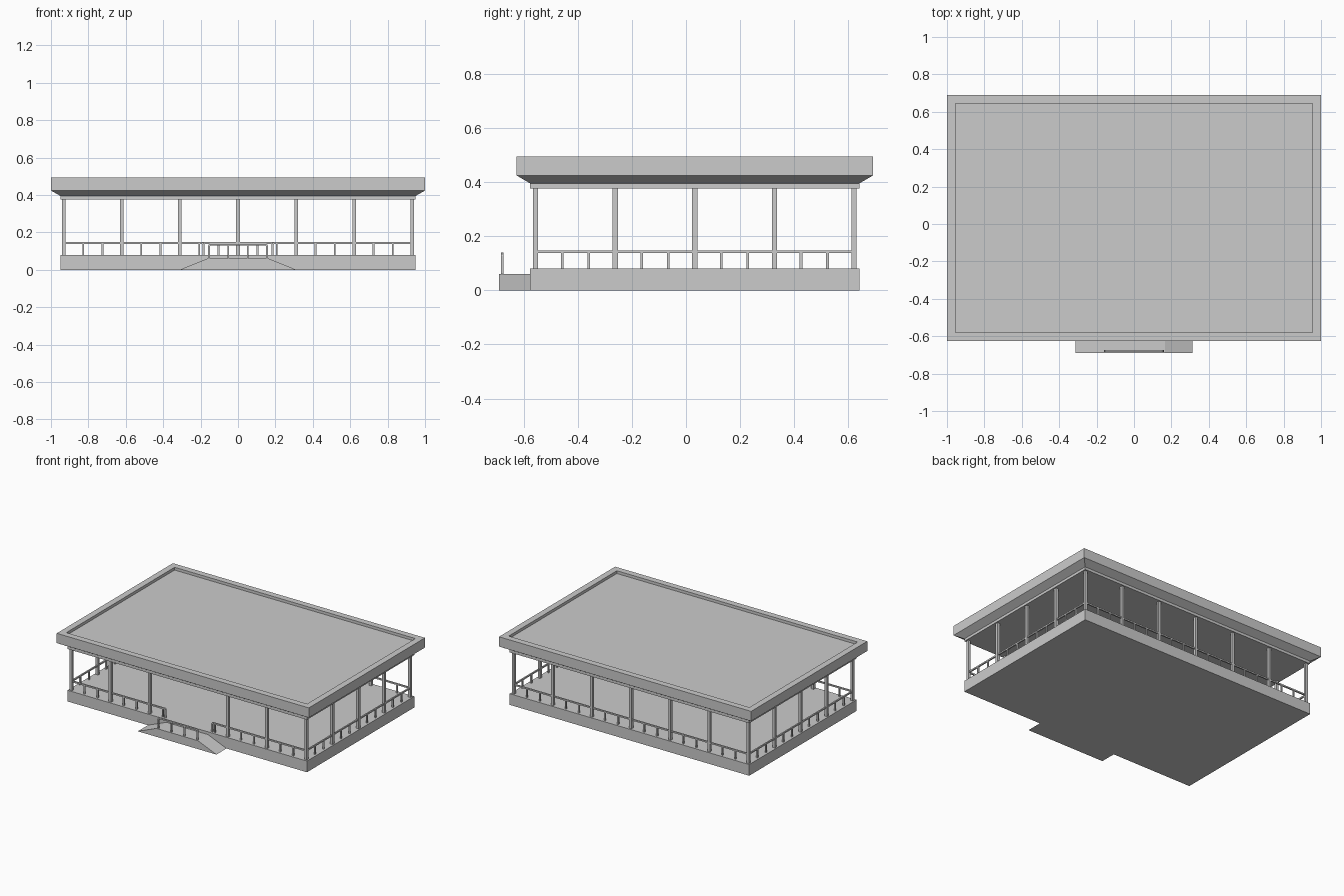
import bpy, bmesh

if "Cube" in bpy.data.objects:
    bpy.data.objects.remove(bpy.data.objects["Cube"])

CY = 0.0325               # centre of the pavilion in y
PX, PY = 0.931, 0.588     # post grid half extents
DECK, EAVE = 0.08, 0.376


def finish(bm, name):
    bmesh.ops.recalc_face_normals(bm, faces=bm.faces)
    me = bpy.data.meshes.new(name)
    bm.to_mesh(me)
    bm.free()
    ob = bpy.data.objects.new(name, me)
    bpy.context.collection.objects.link(ob)
    return ob


def box(name, x0, x1, y0, y1, z0, z1):
    bm = bmesh.new()
    bmesh.ops.create_cube(bm, size=1)
    for v in bm.verts:
        v.co = (x1 if v.co.x > 0 else x0, y1 if v.co.y > 0 else y0,
                z1 if v.co.z > 0 else z0)
    return finish(bm, name)


def prism(name, pts, y0, y1):
    """Extrude an xz outline along y."""
    bm = bmesh.new()
    f = bm.faces.new([bm.verts.new((x, y0, z)) for x, z in pts])
    ext = bmesh.ops.extrude_face_region(bm, geom=[f])["geom"]
    bmesh.ops.translate(bm, vec=(0, y1 - y0, 0),
                        verts=[g for g in ext if isinstance(g, bmesh.types.BMVert)])
    return finish(bm, name)


def stick(name, x, y, z0, z1, w):
    return box(name, x - w / 2, x + w / 2, y - w / 2, y + w / 2, z0, z1)


# deck slab
box("deck", -0.95, 0.95, CY - 0.608, CY + 0.608, 0, DECK)

# roof: stacked rectangular rings (half x, half y, z), recessed on top
bm = bmesh.new()
rings = [(0.95, 0.608, EAVE), (0.95, 0.608, 0.395), (1, 0.658, 0.424),
         (1, 0.658, 0.494), (0.955, 0.613, 0.494), (0.955, 0.613, 0.474)]
loops = [[bm.verts.new((sx * a, CY + sy * b, z))
          for sx, sy in ((-1, -1), (1, -1), (1, 1), (-1, 1))] for a, b, z in rings]
for lo, hi in zip(loops, loops[1:]):
    for i in range(4):
        j = (i + 1) % 4
        bm.faces.new((lo[i], lo[j], hi[j], hi[i]))
bm.faces.new(loops[0])
bm.faces.new(loops[-1])
finish(bm, "roof")

# posts around the edge, leaving the front centre open
YF, YB = CY - PY, CY + PY
xs = [PX * (i / 3 - 1) for i in range(7)]
ys = [CY + PY * (i / 2 - 1) for i in range(5)]
for x in xs:
    stick("back_post", x, YB, DECK, EAVE, 0.019)
    if abs(x) > 0.01:
        stick("front_post", x, YF, DECK, EAVE, 0.019)
for y in ys[1:-1]:
    for s in (-1, 1):
        stick("side_post", s * PX, y, DECK, EAVE, 0.019)

# handrails
R0, R1, T, B = 0.138, 0.148, 0.005, 0.01
box("back_rail", -PX, PX, YB - T, YB + T, R0, R1)
for s in (-1, 1):
    box("side_rail", s * PX - T, s * PX + T, YF, YB, R0, R1)
    # front rail turning down at the entrance
    e = 0.18
    pts = [(PX, R0), (PX, R1), (e + 0.012, R1), (e + 0.004, R1 - 0.004),
           (e, R1 - 0.012), (e, DECK), (e + B, DECK), (e + B, R0 - 0.004),
           (e + 0.014, R0)]
    prism("front_rail", [(s * x, z) for x, z in pts], YF - T, YF + T)

# balusters at the thirds of each bay
for a, b in zip(xs, xs[1:]):
    for t in (1 / 3, 2 / 3):
        x = a + (b - a) * t
        stick("back_baluster", x, YB, DECK, R0, B)
        if abs(x) > 0.19:
            stick("front_baluster", x, YF, DECK, R0, B)
for a, b in zip(ys, ys[1:]):
    for t in (1 / 3, 2 / 3):
        for s in (-1, 1):
            stick("side_baluster", s * PX, a + (b - a) * t, DECK, R0, B)

# entrance ramp sloping to both sides
prism("ramp", [(-0.312, 0), (0.312, 0), (0.165, 0.06), (-0.165, 0.06)], -0.69, CY - 0.608)

# ramp guard: hoop with rounded corners plus two balusters
h, top, g = 0.16, 0.139, -0.679
half = [(h, 0.06), (h, top - 0.012), (h - 0.004, top - 0.004), (h - 0.012, top)]
inner = [(h - B, 0.06), (h - B, top - B - 0.004), (h - B - 0.004, top - B)]
pts = (half + [(-x, z) for x, z in reversed(half)]
       + [(-x, z) for x, z in inner] + list(reversed(inner)))
prism("ramp_rail", pts, g - T, g + T)
for x in (-0.052, 0.052):
    stick("ramp_baluster", x, g, 0.06, top - B, B)
